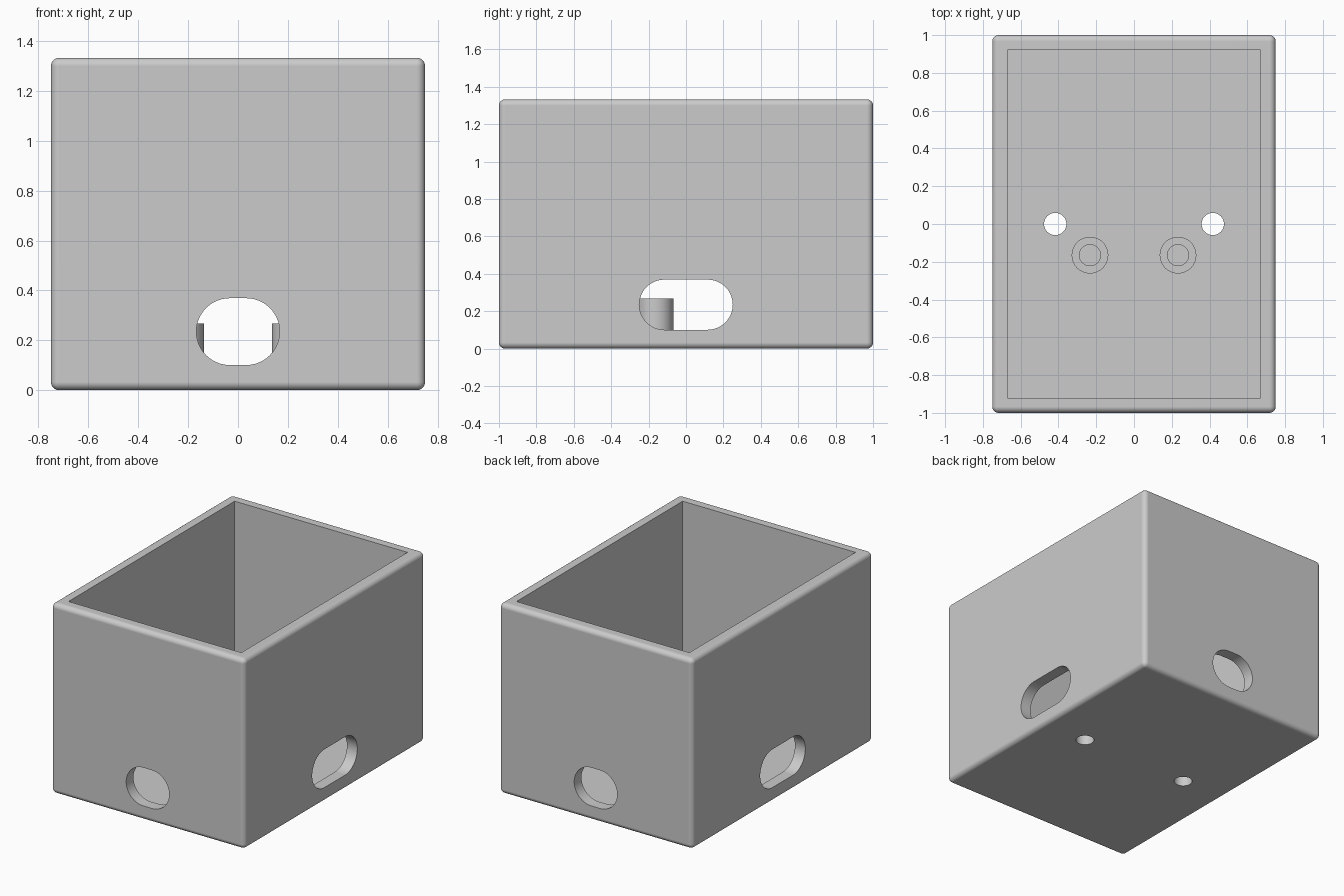
import bpy
import bmesh
import math
from mathutils import Matrix, Vector

cube = bpy.data.objects.get("Cube")
if cube:
    bpy.data.objects.remove(cube, do_unlink=True)

WIDTH, LENGTH, HEIGHT = 1.5, 2.0, 1.333
WALL, FLOOR, ROUND = 0.08, 0.08, 0.033

grey = bpy.data.materials.new("light grey plastic")
grey.use_nodes = True
color = (0.6, 0.6, 0.6, 1)
grey.diffuse_color = color
grey.node_tree.nodes["Principled BSDF"].inputs["Base Color"].default_value = color


def make_object(name, bm):
    bmesh.ops.recalc_face_normals(bm, faces=bm.faces)
    mesh = bpy.data.meshes.new(name)
    bm.to_mesh(mesh)
    bm.free()
    mesh.materials.append(grey)
    obj = bpy.data.objects.new(name, mesh)
    bpy.context.scene.collection.objects.link(obj)
    return obj


def box(name, size, center):
    bm = bmesh.new()
    matrix = Matrix.Translation(center) @ Matrix.Diagonal((*size, 1))
    bmesh.ops.create_cube(bm, size=1, matrix=matrix)
    return make_object(name, bm)


def cylinder(name, radius, x, y, low, high):
    bm = bmesh.new()
    bmesh.ops.create_cone(bm, cap_ends=True, segments=48, radius1=radius, radius2=radius,
                          depth=high - low, matrix=Matrix.Translation((x, y, (low + high) / 2)))
    return make_object(name, bm)


def slot(name, half_width, radius, z, axis):
    """Stadium-shaped bar running through both opposite walls."""
    bm = bmesh.new()
    steps, reach, verts = 24, 1.2, []
    for side, start in ((1, -math.pi / 2), (-1, math.pi / 2)):
        for i in range(steps + 1):
            a = start + math.pi * i / steps
            u = side * (half_width - radius) + radius * math.cos(a)
            w = z + radius * math.sin(a)
            verts.append(bm.verts.new((u, -reach, w) if axis == "Y" else (-reach, u, w)))
    face = bm.faces.new(verts)
    extruded = bmesh.ops.extrude_face_region(bm, geom=[face])["geom"]
    along = Vector((0, 2 * reach, 0)) if axis == "Y" else Vector((2 * reach, 0, 0))
    bmesh.ops.translate(bm, vec=along,
                        verts=[g for g in extruded if isinstance(g, bmesh.types.BMVert)])
    return make_object(name, bm)


def activate(obj):
    bpy.ops.object.select_all(action="DESELECT")
    obj.select_set(True)
    bpy.context.view_layer.objects.active = obj


def cut(obj, cutter):
    activate(obj)
    mod = obj.modifiers.new("cut", "BOOLEAN")
    mod.operation, mod.solver, mod.object = "DIFFERENCE", "EXACT", cutter
    bpy.ops.object.modifier_apply(modifier=mod.name)
    bpy.data.objects.remove(cutter, do_unlink=True)


def smooth(obj):
    activate(obj)
    bpy.ops.object.shade_smooth_by_angle(angle=math.radians(30))
    mod = obj.modifiers.new("even shading", "WEIGHTED_NORMAL")
    mod.keep_sharp = True
    bpy.ops.object.modifier_apply(modifier=mod.name)


# Open box with rounded outer edges
case = box("case", (WIDTH, LENGTH, HEIGHT), (0, 0, HEIGHT / 2))
activate(case)
bevel = case.modifiers.new("rounded edges", "BEVEL")
bevel.width, bevel.segments = ROUND, 6
bpy.ops.object.modifier_apply(modifier=bevel.name)
cut(case, box("cavity_cutter", (WIDTH - 2 * WALL, LENGTH - 2 * WALL, HEIGHT),
              (0, 0, FLOOR + HEIGHT / 2)))

# Cable openings in all four walls
cut(case, slot("end_slot_cutter", 0.167, 0.134, 0.235, "Y"))
cut(case, slot("side_slot_cutter", 0.25, 0.134, 0.235, "X"))

# Screw holes through the floor
for x in (-0.417, 0.417):
    cut(case, cylinder("screw_hole_cutter", 0.059, x, 0, -0.1, 0.2))
smooth(case)

# Hollow mounting posts standing on the floor
for side, x in (("left", 0.233), ("right", -0.233)):
    post = cylinder(side + "_mounting_post", 0.097, x, -0.165, FLOOR - 0.02, 0.267)
    cut(post, cylinder("bore_cutter", 0.056, x, -0.165, 0, 0.4))
    smooth(post)
